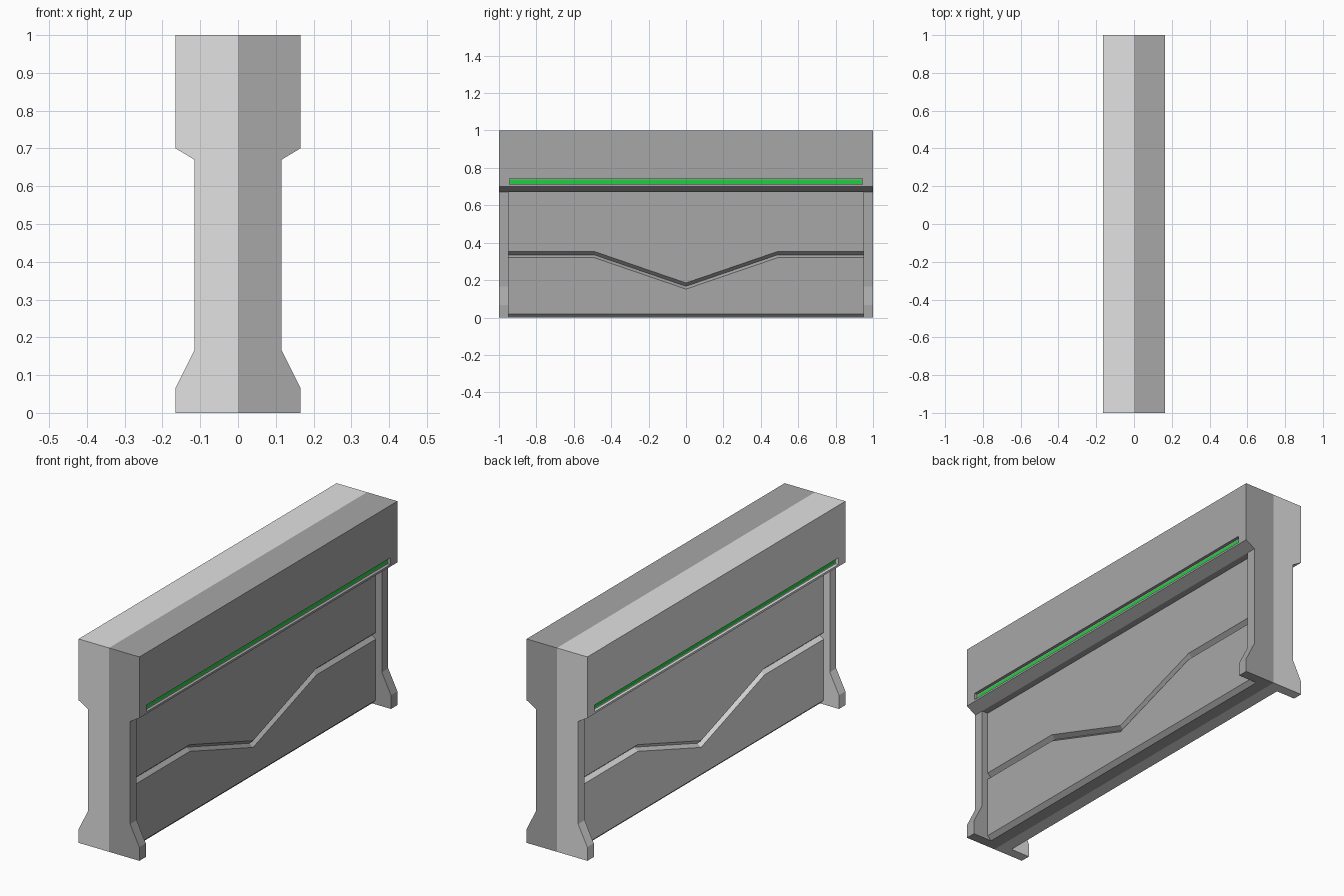
import bpy
import bmesh

if "Cube" in bpy.data.objects:
    bpy.data.objects.remove(bpy.data.objects["Cube"], do_unlink=True)


def material(name, color):
    mat = bpy.data.materials.new(name)
    mat.use_nodes = True
    mat.diffuse_color = (*color, 1)
    mat.node_tree.nodes["Principled BSDF"].inputs["Base Color"].default_value = (*color, 1)
    return mat


light_grey = material("light grey", (0.76, 0.76, 0.76))
dark_grey = material("dark grey", (0.39, 0.39, 0.39))
green = material("glowing green", (0.015, 0.62, 0.05))


def loft(profile, stations, side, dip=lambda i, j: 0.0):
    """Sweep a closed (x, z) profile along y, optionally dipping some points."""
    bm = bmesh.new()
    rings = [[bm.verts.new((side * x, y, z + dip(i, j))) for j, (x, z) in enumerate(profile)]
             for i, y in enumerate(stations)]
    n = len(profile)
    for a, b in zip(rings, rings[1:]):
        for j in range(n):
            k = (j + 1) % n
            bm.faces.new((a[j], a[k], b[k], b[j]))
    bm.faces.new(rings[0])
    bm.faces.new(rings[-1])
    bmesh.ops.recalc_face_normals(bm, faces=bm.faces)
    return bm


def finish(bm, name, *mats):
    mesh = bpy.data.meshes.new(name)
    bm.to_mesh(mesh)
    bm.free()
    for mat in mats:
        mesh.materials.append(mat)
    obj = bpy.data.objects.new(name, mesh)
    bpy.context.collection.objects.link(obj)


WIDE, NECK, PANEL = 0.165, 0.115, 0.082
END, SLOT = 0.95, 0.945

for side, label, grey in ((1, "left", dark_grey), (-1, "right", light_grey)):
    # End posts with flared feet
    post = [(0, 0), (WIDE, 0), (WIDE, 0.067), (NECK, 0.167), (NECK, 0.67), (0, 0.67)]
    for end, tag in ((-1, "front"), (1, "back")):
        finish(loft(post, (end, end * END), side), f"{tag}_post_{label}", grey)

    # Top beam with a recessed light slot along its face
    beam = [(0, 0.67), (NECK, 0.67), (WIDE, 0.70), (WIDE, 0.71), (WIDE, 0.743), (WIDE, 1), (0, 1)]
    bm = loft(beam, (-1, -SLOT, SLOT, 1), side)
    slot = [f for f in bm.faces
            if abs(f.normal.x) > 0.9 and abs(f.calc_center_median().x) > 0.1
            and 0.71 < f.calc_center_median().z < 0.743 and abs(f.calc_center_median().y) < 0.1]
    slot = bmesh.ops.extrude_discrete_faces(bm, faces=slot)["faces"]
    bmesh.ops.translate(bm, vec=(-side * 0.015, 0, 0), verts=slot[0].verts[:])
    bmesh.ops.inset_individual(bm, faces=slot, thickness=0.007)
    slot[0].material_index = 1
    finish(bm, f"top_beam_{label}", grey, green)

    # Recessed wall panel with a V-shaped groove that dips in the middle
    wall = [(0, 0), (0.062, 0), (PANEL, 0.02), (PANEL, 0.32), (0.062, 0.335),
            (PANEL, 0.353), (PANEL, 0.67), (0, 0.67)]
    bm = loft(wall, (-END, -0.49, 0, 0.49, END), side,
              lambda i, j: -0.168 if i == 2 and j in (3, 4, 5) else 0.0)
    finish(bm, f"wall_panel_{label}", grey)
